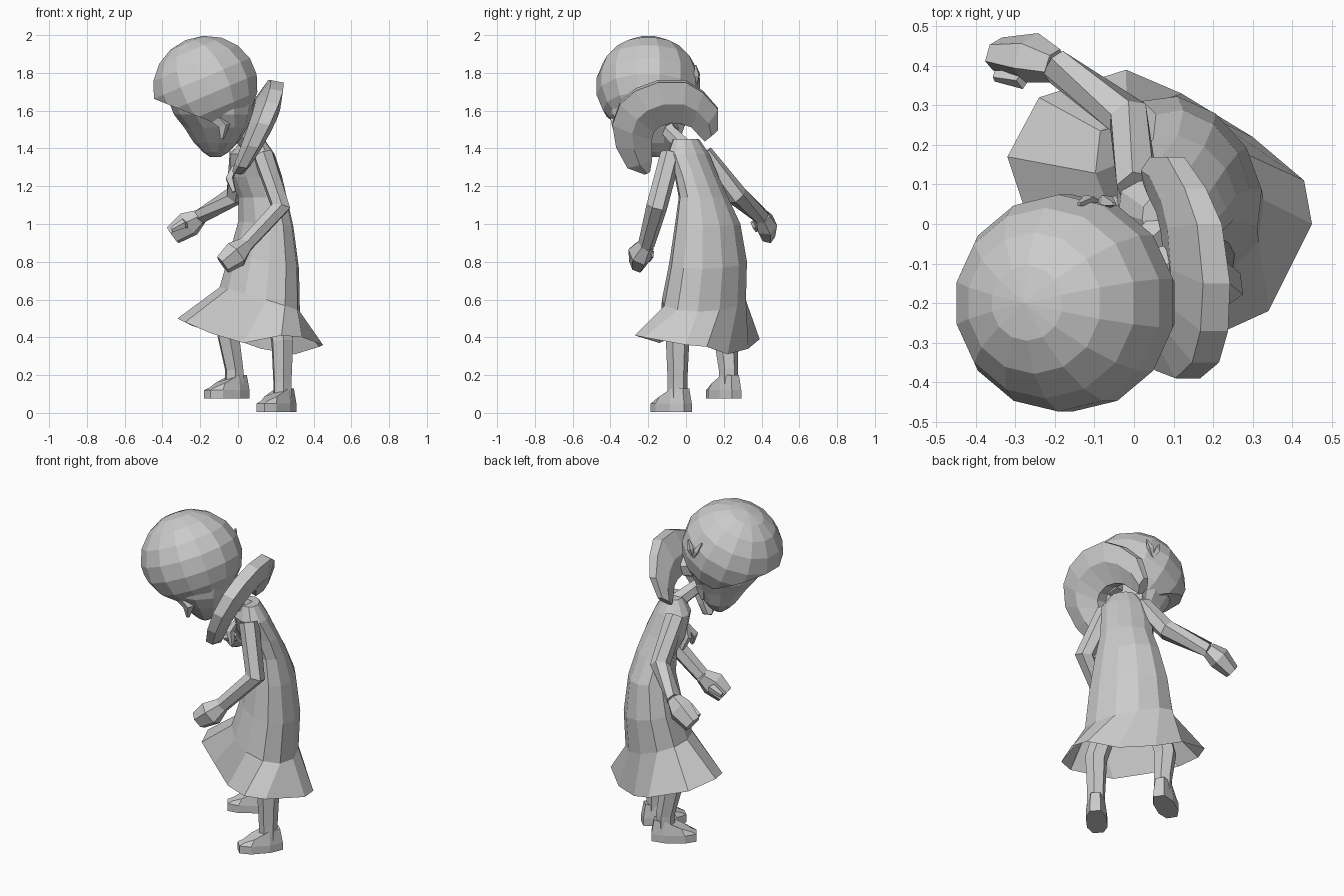
import bpy, bmesh
from math import sin, cos, pi
from mathutils import Vector, Matrix

if "Cube" in bpy.data.objects:
    bpy.data.objects.remove(bpy.data.objects["Cube"], do_unlink=True)

grey = bpy.data.materials.new("plain_grey")
grey.use_nodes = True
colour = (0.6, 0.6, 0.6, 1)
grey.diffuse_color = colour
grey.node_tree.nodes["Principled BSDF"].inputs["Base Color"].default_value = colour


def finish(name, bm):
    bmesh.ops.recalc_face_normals(bm, faces=bm.faces)
    mesh = bpy.data.meshes.new(name)
    bm.to_mesh(mesh)
    bm.free()
    mesh.materials.append(grey)
    obj = bpy.data.objects.new(name, mesh)
    bpy.context.collection.objects.link(obj)
    return obj


def loft(name, rings, caps=(True, True)):
    """Skin a list of rings that share a point count."""
    bm = bmesh.new()
    loops = [[bm.verts.new(p) for p in r] for r in rings]
    n = len(loops[0])
    for a, b in zip(loops, loops[1:]):
        for i in range(n):
            j = (i + 1) % n
            bm.faces.new((a[i], a[j], b[j], b[i]))
    for loop, cap in zip((loops[0], loops[-1]), caps):
        if cap:
            bm.faces.new(loop)
    return finish(name, bm)


def span_ring(x0, x1, y0, y1, z, slope=0.0, skew=0.3, n=12):
    """Ellipse that fills an x and y range, tilted by slope, turned by skew."""
    cx, cy, rx, ry = (x0 + x1) / 2, (y0 + y1) / 2, (x1 - x0) / 2, (y1 - y0) / 2
    return [(cx + rx * cos(t + skew / 2), cy + ry * sin(t - skew / 2), z + slope * rx * cos(t))
            for t in (2 * pi * i / n for i in range(n))]


def tube(name, points, sizes, n=6):
    """Limb along a path; sizes are (width, depth) or a radius."""
    pts = [Vector(p) for p in points]
    rings = []
    for i, p in enumerate(pts):
        d = (pts[min(i + 1, len(pts) - 1)] - pts[max(i - 1, 0)]).normalized()
        side = d.cross(Vector((0.6, -0.8, 0.1))).normalized()
        up = side.cross(d)
        s = sizes[i] if isinstance(sizes[i], tuple) else (sizes[i], sizes[i])
        rings.append([p + side * s[0] * cos(2 * pi * k / n) + up * s[1] * sin(2 * pi * k / n)
                      for k in range(n)])
    return loft(name, rings)


# Dress body, stooping forward
body = [span_ring(-0.10, 0.33, -0.13, 0.32, 0.60, -0.3),
        span_ring(-0.05, 0.325, -0.09, 0.325, 0.80, -0.2),
        span_ring(0.0, 0.295, -0.06, 0.29, 1.0, -0.1),
        span_ring(0.0, 0.26, -0.04, 0.225, 1.14),
        span_ring(-0.045, 0.235, -0.06, 0.175, 1.25),
        span_ring(-0.04, 0.195, -0.10, 0.125, 1.37),
        span_ring(0.02, 0.14, -0.07, 0.07, 1.45)]
loft("dress_body", body, (False, True))

# Flared hem, one point per side of the dress
hem = [(0.45, 0.0, 0.36), (0.43, 0.11, 0.35), (0.3, 0.22, 0.31), (0.12, 0.33, 0.34),
       (-0.02, 0.39, 0.39), (-0.24, 0.32, 0.46), (-0.32, 0.17, 0.50), (-0.28, 0.05, 0.48),
       (-0.14, -0.03, 0.42), (0.03, -0.14, 0.37), (0.23, -0.27, 0.41), (0.34, -0.22, 0.40)]
loft("dress_hem", [hem, body[0]], (False, False))

# Legs and shoes
for side, (x, y, z), knee, hip, toe in (
        ("left", (0.235, -0.045, 0.0), (0.235, -0.045, 0.38), (0.19, 0.02, 0.62), (-0.105, -0.11)),
        ("right", (-0.02, 0.225, 0.07), (-0.05, 0.21, 0.40), (0.0, 0.17, 0.66), (-0.13, -0.085))):
    tube(side + "_leg", [(x, y, z + 0.07), (x, y, z + 0.16), knee, hip],
         [0.052, 0.052, 0.063, 0.065])
    fwd = Vector((toe[0], toe[1], 0))
    across = Vector((-toe[1], toe[0], 0)).normalized() * 0.06
    base = Vector((x, y, z))
    outline = [(-0.5, 0.5), (-0.5, -0.5), (0.0, -0.95), (0.7, -0.95),
               (1.1, -0.5), (1.1, 0.5), (0.7, 0.95), (0.0, 0.95)]
    rings = []
    for h, grow, toe_drop in ((0.005, 1.0, 0), (0.05, 1.0, 0), (0.13, 0.82, 0.06)):
        rings.append([base + fwd * f * grow + across * a * grow
                      + Vector((0, 0, h - toe_drop * max(0, f))) for f, a in outline])
    loft(side + "_shoe", rings)

# Arms, hands and thumbs
arms = {
    "left": (1, [(0.13, -0.08, 1.37), (0.225, -0.155, 1.09), (0.04, -0.21, 0.89),
                 (-0.01, -0.245, 0.84), (-0.08, -0.26, 0.785)]),
    "right": (-1, [(0.01, 0.09, 1.37), (-0.015, 0.27, 1.15), (-0.20, 0.40, 1.04),
                   (-0.26, 0.42, 1.0), (-0.345, 0.43, 0.94)])}
for side, (inward, path) in arms.items():
    tube(side + "_arm", path[:3], [0.056, 0.056, 0.044])
    tube(side + "_hand", path[2:], [0.044, (0.075, 0.062), (0.055, 0.04)])
    wrist = Vector(path[3])
    tube(side + "_thumb", [wrist, wrist + Vector((-0.03, 0.055 * inward, 0.0)),
                           wrist + Vector((-0.09, 0.045 * inward, -0.03))], [0.03, 0.027, 0.015], 5)

# Neck and chest ribbon
tube("neck", [(0.08, 0.0, 1.40), (0.0, -0.08, 1.48), (-0.08, -0.14, 1.56)], [0.05, 0.042, 0.045])
for side, s in (("left", -1), ("right", 1)):
    tube(side + "_ribbon_tail", [(-0.02, 0.02, 1.30), (-0.045, 0.02 + 0.03 * s, 1.24),
                                 (-0.02, 0.02 + 0.05 * s, 1.17)], [0.015, 0.025, 0.012], 4)

# Face and nape tapering down to the chin
loft("face", [span_ring(-0.37, 0.09, -0.43, 0.04, 1.66, 0, 0),
              span_ring(-0.34, 0.075, -0.41, 0.02, 1.58, 0, 0.1),
              span_ring(-0.285, 0.05, -0.36, -0.01, 1.51, 0, 0.2),
              span_ring(-0.235, 0.0, -0.28, -0.04, 1.43),
              span_ring(-0.185, -0.05, -0.22, -0.08, 1.38),
              span_ring(-0.15, -0.09, -0.18, -0.12, 1.355)])

# Hair cap, crown tipped forward, cut along a hairline that falls to the nape
bm = bmesh.new()
bmesh.ops.create_uvsphere(bm, u_segments=14, v_segments=9, radius=0.287)
bmesh.ops.scale(bm, vec=(1, 0.97, 0.93), verts=bm.verts)
bmesh.ops.rotate(bm, matrix=Matrix.Rotation(-0.4, 3, "Y"), verts=bm.verts)
bmesh.ops.translate(bm, vec=(-0.173, -0.2, 1.728), verts=bm.verts)
cut = bmesh.ops.bisect_plane(bm, geom=bm.verts[:] + bm.edges[:] + bm.faces[:],
                             plane_co=(-0.45, -0.2, 1.665), plane_no=(0.4, 0, 1),
                             clear_inner=True)
rim = [e for e in cut["geom_cut"] if isinstance(e, bmesh.types.BMEdge)]
bmesh.ops.edgeloop_fill(bm, edges=rim)
finish("hair_cap", bm)

# Side locks and hair clip
for side, y in (("left", -0.36), ("right", -0.04)):
    tube(side + "_side_lock", [(-0.12, y, 1.57), (-0.075, y, 1.52), (-0.085, y, 1.45)],
         [0.045, 0.035, 0.01], 5)
for name, tip in (("back_clip_leaf", (-0.05, 0.05, 1.84)), ("front_clip_leaf", (-0.14, 0.05, 1.84))):
    start, end = Vector((-0.09, 0.055, 1.74)), Vector(tip)
    tube(name, [start, (start + end) / 2 + Vector((0, 0.005, 0)), end], [0.006, 0.02, 0.005], 4)

# Ponytail: a thick crescent arching over the shoulder
outer = [(-0.22, 1.265), (-0.31, 1.30), (-0.37, 1.41), (-0.39, 1.53), (-0.35, 1.64), (-0.27, 1.71),
         (-0.15, 1.755), (0.0, 1.755), (0.09, 1.70), (0.17, 1.61), (0.17, 1.50)]
inner = [(-0.19, 1.28), (-0.18, 1.34), (-0.18, 1.40), (-0.18, 1.45), (-0.17, 1.49), (-0.14, 1.52),
         (-0.08, 1.54), (-0.02, 1.535), (0.03, 1.515), (0.07, 1.47), (0.10, 1.44)]


def on_plane(y, z, off):
    return Vector((0.085 + 0.45 * (z - 1.52) - 0.12 * y + off, y, z - 0.2 * off))


rings = []
for i, (o, q) in enumerate(zip(outer, inner)):
    swell = 0.45 + 0.55 * sin(pi * i / (len(outer) - 1))
    y, z = (o[0] + q[0]) / 2, (o[1] + q[1]) / 2
    rings.append([on_plane(*o, 0.035 * swell), on_plane(y, z, 0.07 * swell),
                  on_plane(*q, 0.03 * swell), on_plane(*q, -0.03 * swell),
                  on_plane(y, z, -0.065 * swell), on_plane(*o, -0.035 * swell)])
loft("ponytail", rings)
tube("hair_tie", [(0.0, -0.14, 1.60), (0.09, -0.11, 1.58)], [0.07, 0.06])
